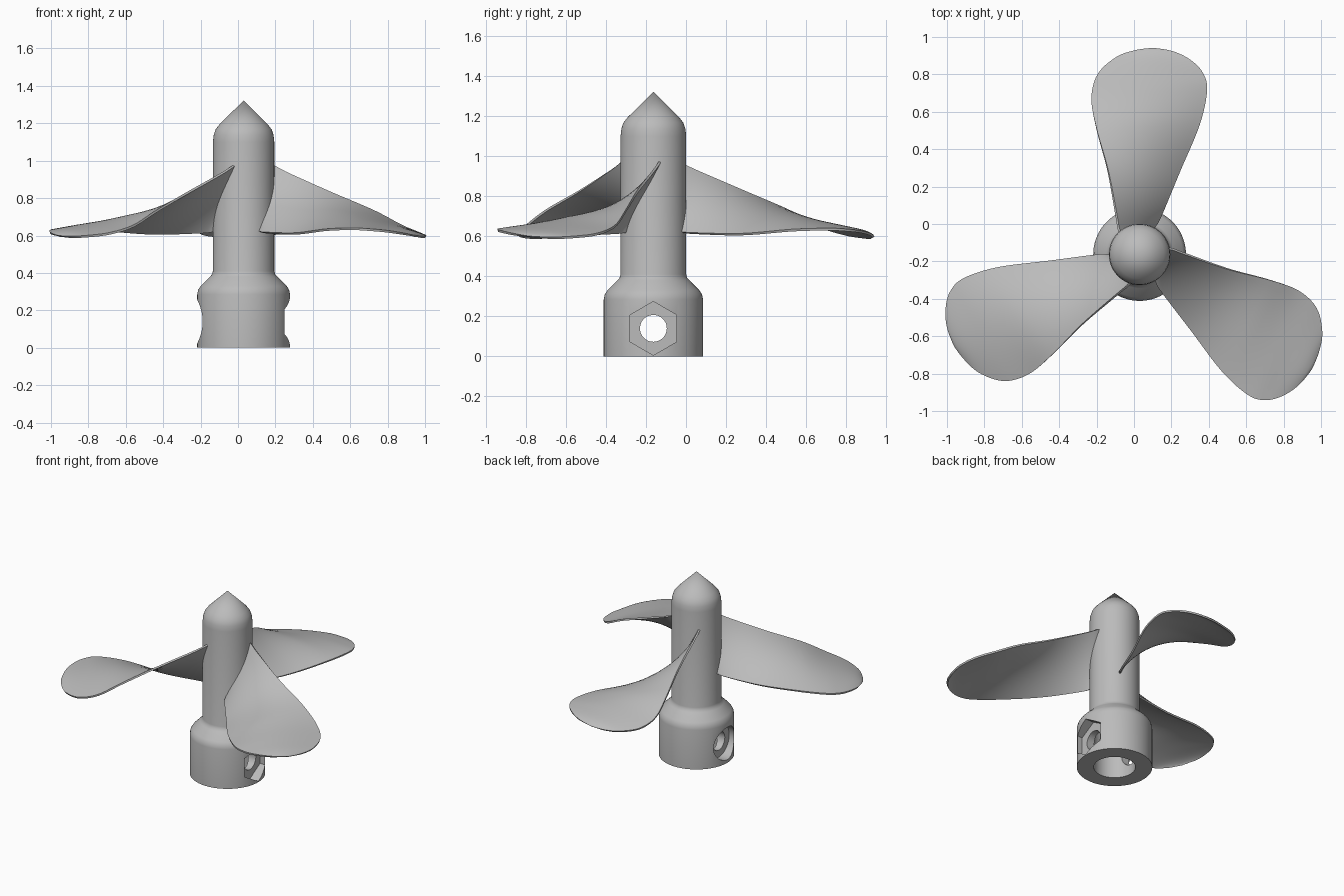
import bpy, bmesh, math
from mathutils import Vector

if "Cube" in bpy.data.objects:
    bpy.data.objects.remove(bpy.data.objects["Cube"])

AXIS = Vector((0.03, -0.163, 0))

grey = bpy.data.materials.new("plain_grey")
grey.use_nodes = True
grey.diffuse_color = (0.5, 0.5, 0.5, 1)
grey.node_tree.nodes["Principled BSDF"].inputs["Base Color"].default_value = (0.5, 0.5, 0.5, 1)


def make_object(name, bm):
    bmesh.ops.recalc_face_normals(bm, faces=bm.faces[:])
    mesh = bpy.data.meshes.new(name)
    bm.to_mesh(mesh)
    bm.free()
    mesh.materials.append(grey)
    obj = bpy.data.objects.new(name, mesh)
    obj.location = AXIS
    bpy.context.collection.objects.link(obj)
    return obj


def select(obj):
    bpy.ops.object.select_all(action='DESELECT')
    obj.select_set(True)
    bpy.context.view_layer.objects.active = obj


def smooth(obj, angle=35):
    select(obj)
    bpy.ops.object.shade_smooth_by_angle(angle=math.radians(angle))


def lathe(name, profile, steps=96):
    bm = bmesh.new()
    verts = [bm.verts.new((r, 0, z)) for r, z in profile]
    edges = [bm.edges.new(pair) for pair in zip(verts, verts[1:])]
    bmesh.ops.spin(bm, geom=verts + edges, cent=(0, 0, 0), axis=(0, 0, 1),
                   angle=math.tau, steps=steps)
    bmesh.ops.remove_doubles(bm, verts=bm.verts[:], dist=0.0005)
    return make_object(name, bm)


def cut(target, x0, x1, radius, sides, z=0.14):
    """Cut a sideways prism out of the target."""
    bm = bmesh.new()
    ring = [bm.verts.new((x0, radius * math.sin(a), z + radius * math.cos(a)))
            for a in (math.tau * i / sides for i in range(sides))]
    ext = bmesh.ops.extrude_face_region(bm, geom=[bm.faces.new(ring)], use_keep_orig=True)
    top = [v for v in ext["geom"] if isinstance(v, bmesh.types.BMVert)]
    bmesh.ops.translate(bm, verts=top, vec=(x1 - x0, 0, 0))
    cutter = make_object("cutter", bm)
    cutter.hide_render = True
    mod = target.modifiers.new("cut", 'BOOLEAN')
    mod.object, mod.operation, mod.solver = cutter, 'DIFFERENCE', 'EXACT'
    select(target)
    bpy.ops.object.modifier_apply(modifier=mod.name)
    bpy.data.objects.remove(cutter)


# Shaft with pointed nose, wider collar and a bore from below
shaft = lathe("shaft_and_collar", [
    (0, 0.45), (0.137, 0.45), (0.137, 0), (0.248, 0), (0.248, 0.285),
    (0.243, 0.31), (0.23, 0.33), (0.18, 0.38), (0.169, 0.392), (0.164, 0.41),
    (0.164, 1.10), (0.16, 1.137), (0.15, 1.167), (0.13, 1.193), (0, 1.322)])

# Bolt hole with a hexagonal nut pocket and a round head pocket
cut(shaft, 0.18, 0.4, 0.134, 6)
cut(shaft, -0.4, -0.18, 0.117, 48)
cut(shaft, -0.4, 0.4, 0.067, 48)
smooth(shaft)

# Blade edges from root to tip: high edge, low edge
SECTIONS = [
    ((-0.08, 0.08, 0.99), (0.06, 0.11, 0.62)),
    ((-0.11, 0.13, 0.97), (0.08, 0.15, 0.62)),
    ((-0.125, 0.21, 0.93), (0.11, 0.20, 0.615)),
    ((-0.17, 0.45, 0.825), (0.213, 0.443, 0.61)),
    ((-0.23, 0.67, 0.73), (0.32, 0.695, 0.63)),
    ((-0.257, 0.83, 0.65), (0.36, 0.88, 0.635)),
    ((-0.225, 0.96, 0.61), (0.335, 0.975, 0.63)),
    ((-0.13, 1.05, 0.595), (0.27, 1.04, 0.622)),
    ((-0.03, 1.087, 0.592), (0.18, 1.083, 0.61)),
    ((0.07, 1.10, 0.597), (0.07, 1.10, 0.597))]


def spline(points, per=6):
    """Smooth curve through the points."""
    p = [Vector(q) for q in points]
    p = [p[0]] + p + [p[-1]]
    out = []
    for a, b, c, d in zip(p, p[1:], p[2:], p[3:]):
        for i in range(per):
            t = i / per
            out.append(b + (c - a) * t / 2 + (a - b * 2.5 + c * 2 - d / 2) * t * t
                       + (b * 1.5 - a / 2 - c * 1.5 + d / 2) * t ** 3)
    return out + [p[-1]]


def blade(name, turn, across=16):
    high, low = (spline(side) for side in zip(*SECTIONS))
    bm = bmesh.new()
    rows = []
    for a, b in zip(high, low):
        # Slight upward camber that grows with the outer width
        camber = 0.025 * min(1, max(0, a.y - 0.2) / 0.5) * (b - a).length / 0.6
        rows.append([bm.verts.new(a.lerp(b, i / across) + Vector(
            (0, 0, camber * math.sin(math.pi * i / across)))) for i in range(across + 1)])
    for r, s in zip(rows, rows[1:]):
        for i in range(across):
            bm.faces.new((r[i], r[i + 1], s[i + 1], s[i]))
    bmesh.ops.remove_doubles(bm, verts=bm.verts[:], dist=0.0005)
    obj = make_object(name, bm)
    obj.rotation_euler.z = turn
    mod = obj.modifiers.new("thickness", 'SOLIDIFY')
    mod.thickness, mod.offset = 0.012, 0
    select(obj)
    bpy.ops.object.modifier_apply(modifier=mod.name)
    smooth(obj)


for i, name in enumerate(("back_blade", "right_blade", "left_blade")):
    blade(name, math.tau * i / 3)
